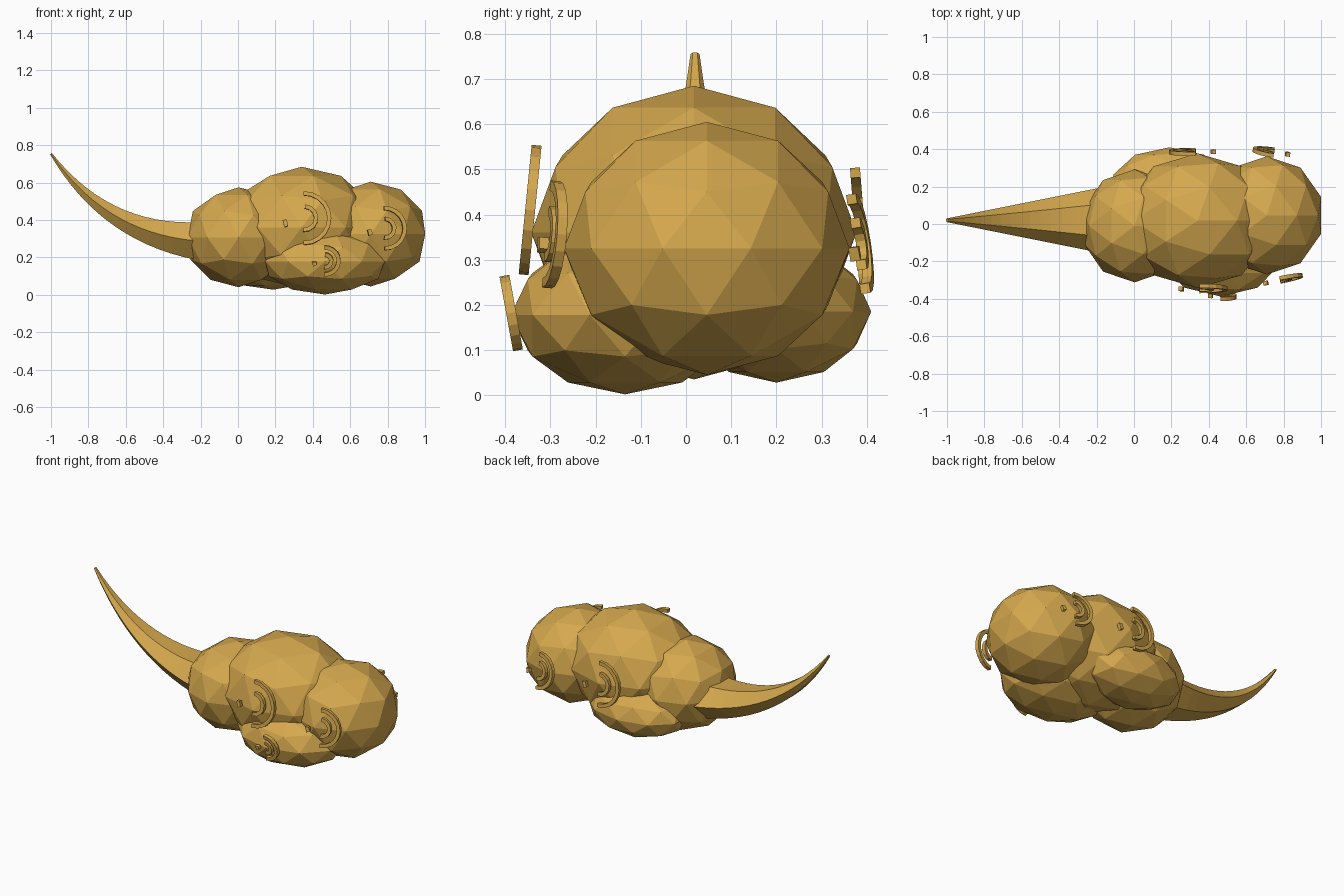
import bpy, bmesh, math
from mathutils import Vector

if "Cube" in bpy.data.objects:
    bpy.data.objects.remove(bpy.data.objects["Cube"], do_unlink=True)

gold = bpy.data.materials.new("warm_gold")
gold.use_nodes = True
COLOUR = (0.66, 0.39, 0.075, 1)
gold.diffuse_color = COLOUR
gold.node_tree.nodes["Principled BSDF"].inputs["Base Color"].default_value = COLOUR


def finish(name, bm):
    bmesh.ops.recalc_face_normals(bm, faces=bm.faces)
    mesh = bpy.data.meshes.new(name)
    bm.to_mesh(mesh)
    bm.free()
    mesh.materials.append(gold)
    obj = bpy.data.objects.new(name, mesh)
    bpy.context.collection.objects.link(obj)
    return obj


def puff(name, centre, radii):
    bm = bmesh.new()
    bmesh.ops.create_icosphere(bm, subdivisions=2, radius=1)
    bmesh.ops.scale(bm, vec=radii, verts=bm.verts)
    bmesh.ops.translate(bm, vec=centre, verts=bm.verts)
    return finish(name, bm)


def loft(bm, sections):
    """Skin a list of closed cross-sections and cap both ends."""
    rings = [[bm.verts.new(p) for p in s] for s in sections]
    n = len(rings[0])
    for a, b in zip(rings, rings[1:]):
        for i in range(n):
            j = (i + 1) % n
            bm.faces.new((a[i], a[j], b[j], b[i]))
    bm.faces.new(rings[0])
    bm.faces.new(rings[-1])


def arc(bm, radius, start, end, steps, width=0.022, depth=0.022):
    """Square-section arc in the local xz plane."""
    sections = []
    for k in range(steps + 1):
        t = math.radians(start + (end - start) * k / steps)
        sections.append([(r * math.cos(t), y, r * math.sin(t))
                         for r, y in ((radius - width / 2, -depth / 2),
                                      (radius + width / 2, -depth / 2),
                                      (radius + width / 2, depth / 2),
                                      (radius - width / 2, depth / 2))])
    loft(bm, sections)


def swirl(name, centre, radius, tilt, turn):
    bm = bmesh.new()
    arc(bm, radius, 92, -92, 10)
    arc(bm, radius * 0.47, 88, -95, 7)
    arc(bm, radius * 0.8, 185, 205, 1)
    obj = finish(name, bm)
    obj.location = centre
    obj.rotation_euler = (tilt, 0, turn)


# Cloud body
puff("middle_puff", (0.34, 0.0175, 0.36), (0.40, 0.36, 0.325))
puff("left_puff", (0.71, 0.046, 0.325), (0.306, 0.316, 0.28))
puff("right_puff", (0.003, -0.01, 0.308), (0.287, 0.302, 0.267))
puff("front_lower_puff", (0.465, -0.135, 0.178), (0.335, 0.253, 0.176))
puff("back_lower_puff", (0.19, 0.2, 0.185), (0.315, 0.21, 0.157))

# Tapering, upswept tail with a flattened hexagonal section
tip, bend, root = Vector((-1, 0.02, 0.755)), Vector((-0.69, 0.02, 0.30)), Vector((-0.15, 0.02, 0.285))
sections = []
for k in range(17):
    t = k / 16
    p = tip * (1 - t) ** 2 + bend * 2 * t * (1 - t) + root * t * t
    d = ((bend - tip) * (1 - t) + (root - bend) * t).normalized()
    up = Vector((-d.z, 0, d.x))
    w = 0.01 + 0.2 * (p.x - tip.x)
    sections.append([p + Vector((0, w * math.cos(a), 0)) + up * (0.7 * w * math.sin(a))
                     for a in (math.tau * i / 6 for i in range(6))])
bm = bmesh.new()
loft(bm, sections)
finish("tail", bm)

# Raised swirls on the front and back
swirl("front_middle_swirl", (0.355, -0.345, 0.41), 0.133, -0.1, 0)
swirl("front_left_swirl", (0.785, -0.298, 0.356), 0.108, -0.08, 0.2)
swirl("front_lower_swirl", (0.465, -0.387, 0.182), 0.073, 0.18, 0)
swirl("back_middle_swirl", (0.325, 0.385, 0.365), 0.128, -0.08, math.pi)
swirl("back_left_swirl", (0.745, 0.382, 0.335), 0.1, -0.15, math.pi - 0.15)
